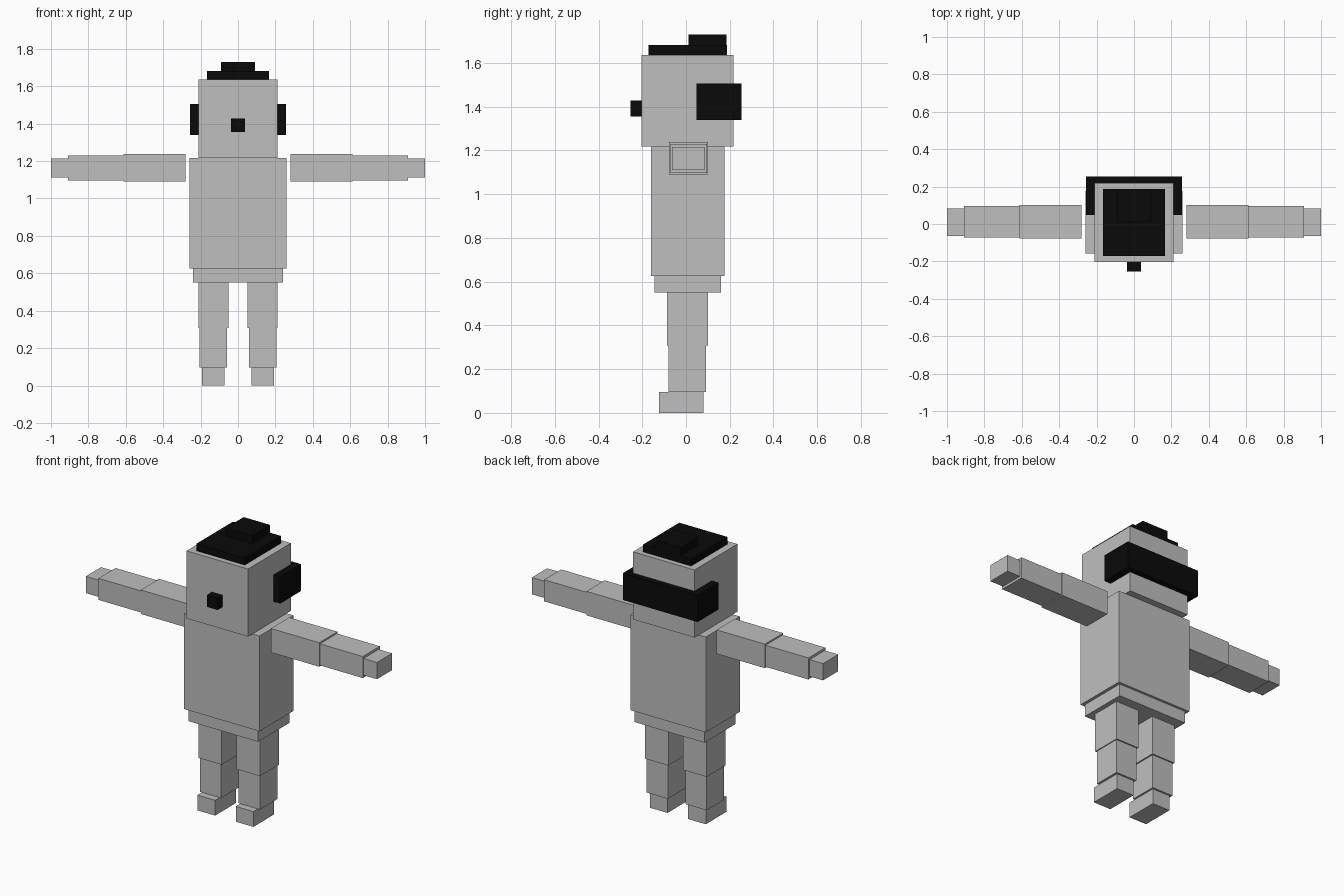
import bpy
import bmesh
from mathutils import Vector

cube = bpy.data.objects.get("Cube")
if cube:
    bpy.data.objects.remove(cube, do_unlink=True)


def make_material(name, level):
    mat = bpy.data.materials.new(name)
    mat.use_nodes = True
    colour = (level, level, level, 1)
    mat.diffuse_color = colour
    mat.node_tree.nodes["Principled BSDF"].inputs["Base Color"].default_value = colour
    return mat


grey = make_material("light grey", 0.52)
black = make_material("black", 0.003)


def box(name, x, y, z, mat):
    """Flat-faced box spanning the given (low, high) ranges."""
    low, high = (Vector(corner) for corner in zip(x, y, z))
    bm = bmesh.new()
    bmesh.ops.create_cube(bm, size=1)
    bmesh.ops.scale(bm, vec=high - low, verts=bm.verts)
    mesh = bpy.data.meshes.new(name)
    bm.to_mesh(mesh)
    bm.free()
    mesh.materials.append(mat)
    obj = bpy.data.objects.new(name, mesh)
    obj.location = (low + high) / 2
    bpy.context.collection.objects.link(obj)
    return obj


def centred(name, half, y, z, mat):
    return box(name, (-half, half), y, z, mat)


def pair(name, x, y, z, mat):
    """Left part and its mirrored right twin."""
    box("left_" + name, x, y, z, mat)
    box("right_" + name, (-x[1], -x[0]), y, z, mat)


# Body and head
centred("hips", 0.24, (-0.145, 0.161), (0.55, 0.625), grey)
centred("torso", 0.259, (-0.159, 0.176), (0.625, 1.217), grey)
centred("head", 0.211, (-0.203, 0.218), (1.217, 1.637), grey)

# Nose, band around the back of the head, stepped hair on top
centred("nose", 0.037, (-0.253, -0.203), (1.355, 1.428), black)
centred("head_band", 0.257, (0.047, 0.253), (1.339, 1.505), black)
centred("hair_base", 0.166, (-0.171, 0.187), (1.637, 1.681), black)
centred("hair_top", 0.091, (0.011, 0.186), (1.681, 1.73), black)

# Arms, stretched out sideways
pair("upper_arm", (0.281, 0.613), (-0.078, 0.101), (1.09, 1.239), grey)
pair("forearm", (0.613, 0.908), (-0.072, 0.095), (1.096, 1.23), grey)
pair("hand", (0.908, 1.0), (-0.065, 0.084), (1.111, 1.215), grey)

# Legs
pair("thigh", (0.051, 0.212), (-0.087, 0.1), (0.307, 0.55), grey)
pair("shin", (0.06, 0.206), (-0.079, 0.092), (0.095, 0.307), grey)
pair("foot", (0.071, 0.192), (-0.123, 0.08), (0.0, 0.095), grey)
